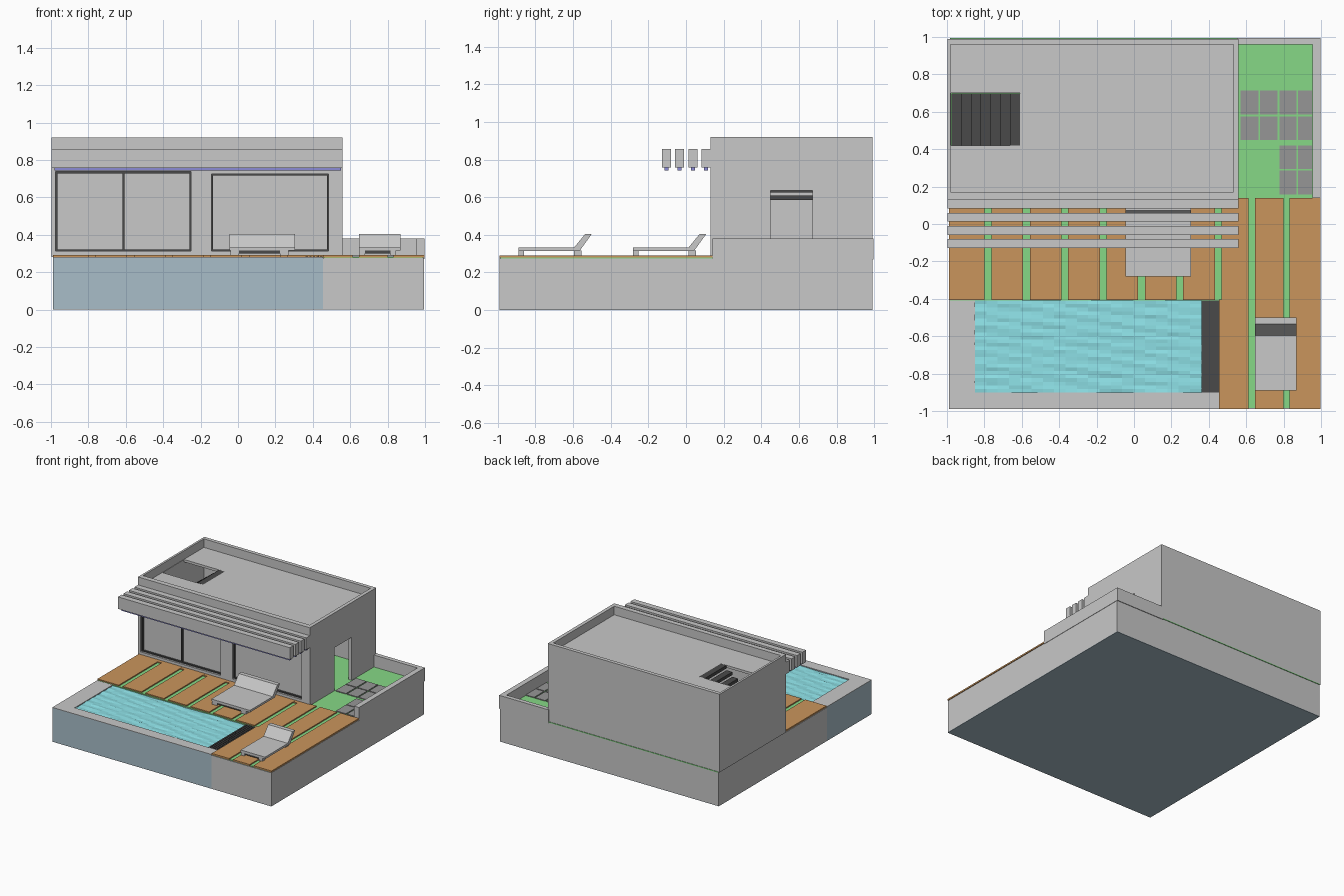
import bpy, bmesh, math, random

if "Cube" in bpy.data.objects:
    bpy.data.objects.remove(bpy.data.objects["Cube"])

random.seed(4)


def material(name, r, g, b):
    """Flat colour from display values 0-255, stored linear."""
    m = bpy.data.materials.new(name)
    lin = []
    for c in (r, g, b):
        c /= 255
        lin.append(c / 12.92 if c <= 0.04045 else ((c + 0.055) / 1.055) ** 2.4)
    m.diffuse_color = (*lin, 1)
    m.use_nodes = True
    m.node_tree.nodes["Principled BSDF"].inputs["Base Color"].default_value = m.diffuse_color
    return m


GREY = material("concrete grey", 200, 200, 200)
STONE = material("paving grey", 150, 150, 150)
DARK = material("dark metal", 74, 74, 74)
GREEN = material("grass green", 134, 217, 134)
WOOD = material("deck brown", 202, 149, 92)
WATER = material("pool water", 148, 234, 240)
GLASS = material("pool glass", 169, 190, 201)
LILAC = material("lilac light", 140, 140, 215)


def finish(name, bm, mat):
    bmesh.ops.recalc_face_normals(bm, faces=bm.faces)
    me = bpy.data.meshes.new(name)
    bm.to_mesh(me)
    bm.free()
    me.materials.append(mat)
    ob = bpy.data.objects.new(name, me)
    bpy.context.collection.objects.link(ob)
    return ob


def boxes(name, mat, *specs):
    """One object of boxes, each (x0, x1, y0, y1, z0, z1)."""
    bm = bmesh.new()
    for x0, x1, y0, y1, z0, z1 in specs:
        vs = bmesh.ops.create_cube(bm, size=1)["verts"]
        for v in vs:
            v.co = (x0 if v.co.x < 0 else x1, y0 if v.co.y < 0 else y1,
                    z0 if v.co.z < 0 else z1)
    return finish(name, bm, mat)


def prism(name, mat, profile, x0, x1):
    """Side profile (y, z) extruded along x."""
    bm = bmesh.new()
    f = bm.faces.new([bm.verts.new((x0, y, z)) for y, z in profile])
    ext = bmesh.ops.extrude_face_region(bm, geom=[f])["geom"]
    bmesh.ops.translate(bm, vec=(x1 - x0, 0, 0),
                        verts=[g for g in ext if isinstance(g, bmesh.types.BMVert)])
    return finish(name, bm, mat)


def cut(target, name, *spec):
    c = boxes(name, GREY, spec)
    c.hide_render = True
    c.hide_viewport = True
    c.display_type = 'WIRE'
    m = target.modifiers.new(name, 'BOOLEAN')
    m.operation, m.object, m.solver = 'DIFFERENCE', c, 'EXACT'


# Plinth, glass pool tank and bottom plate
boxes("plinth", GREY, (-0.99, 0.995, -0.41, 0.99, 0.004, 0.275),
      (0.455, 0.995, -0.99, -0.41, 0.004, 0.275))
boxes("pool_tank", GLASS, (-0.99, 0.455, -0.99, -0.41, 0.004, 0.262))
boxes("bottom_plate", GLASS, (-0.99, 0.995, -0.99, 0.99, 0, 0.004))
boxes("pool_tank_edge", GLASS, (-0.99, 0.36, -0.99, -0.9, 0.262, 0.277),
      (-0.99, -0.85, -0.9, -0.41, 0.262, 0.277),
      (0.36, 0.455, -0.99, -0.9, 0.262, 0.277))
boxes("pool_rim", GREY, (-0.99, 0.455, -0.99, -0.9, 0.277, 0.281),
      (-0.99, -0.85, -0.9, -0.41, 0.277, 0.281))

# Pool water with ripples streaked along x
bm = bmesh.new()
NX, NY = 20, 26
grid = []
for j in range(NY + 1):
    y = -0.9 + 0.49 * j / NY
    grid.append([bm.verts.new((-0.85 + 1.21 * i / NX, y,
                               0.274 + 0.002 * math.sin(i * 0.9 + j * 1.7)
                               + random.uniform(-0.002, 0.002)))
                 for i in range(NX + 1)])
for j in range(NY):
    for i in range(NX):
        bm.faces.new((grid[j][i], grid[j][i + 1], grid[j + 1][i + 1], grid[j + 1][i]))
finish("water", bm, WATER)

# Overflow grating
boxes("grating", DARK, (0.36, 0.455, -0.9, -0.41, 0.262, 0.277),
      *[(0.362 + 0.019 * i, 0.375 + 0.019 * i, -0.9, -0.41, 0.277, 0.283) for i in range(5)])

# Grass under the deck, garden and house
boxes("grass", GREEN, (-0.985, 0.99, -0.41, 0.994, 0.275, 0.282),
      (0.46, 0.99, -0.985, -0.41, 0.275, 0.282))

# Deck boards
gaps = [-0.78 + 0.205 * i for i in range(7)]
edges = [-0.99] + [e for g in gaps for e in (g - 0.018, g + 0.018)]
boards = [(edges[2 * i], edges[2 * i + 1], -0.405, 0.13, 0.279, 0.291) for i in range(7)]
boards += [(0.468, 0.613, -0.405, 0.14, 0.279, 0.291), (0.455, 0.613, -0.99, -0.405, 0.279, 0.291)]
boards += [(a, b, -0.99, 0.14, 0.279, 0.291) for a, b in ((0.648, 0.798), (0.832, 0.997))]
boards += [(-0.99, 0.468, 0.10, 0.13, 0.279, 0.2905)]
boxes("deck_boards", WOOD, *boards)

# Garden wall and paving slabs
boxes("garden_wall", GREY, (0.955, 0.998, 0.14, 0.995, 0.27, 0.38),
      (0.55, 0.955, 0.96, 0.995, 0.27, 0.38))
cols = ((0.57, 0.665), (0.675, 0.768), (0.778, 0.868), (0.878, 0.953))
slabs = [(a, b, y, y + 0.128, 0.28, 0.288) for a, b in cols for y in (0.448, 0.585)]
slabs += [(a, b, y, y + 0.128, 0.28, 0.288) for a, b in cols[2:] for y in (0.157, 0.293)]
boxes("paving_slabs", STONE, *slabs)

# House shell with room, roof recess, stairwell, windows and door cut out
house = boxes("house", GREY, (-0.998, 0.56, 0.13, 0.99, 0.28, 0.92))
cut(house, "room_cutter", -0.98, 0.53, 0.17, 0.96, 0.2, 0.83)
cut(house, "roof_cutter", -0.981, 0.531, 0.171, 0.959, 0.85, 1)
cut(house, "stairwell_cutter", -0.978, -0.61, 0.42, 0.70, 0.8, 0.9)
cut(house, "left_window_cutter", -0.975, -0.25, 0.1, 0.2, 0.312, 0.737)
cut(house, "right_window_cutter", -0.143, 0.485, 0.1, 0.2, 0.312, 0.725)
cut(house, "door_cutter", 0.5, 0.6, 0.448, 0.672, 0.2, 0.635)


# Window panes and dark frames
def window(name, x0, x1, z1, mullions):
    z0, t = 0.312, 0.009
    boxes(name + "_pane", GREY, (x0, x1, 0.16, 0.168, z0, z1))
    bars = [(x0, x1, 0.145, 0.162, z0, z0 + t), (x0, x1, 0.145, 0.162, z1 - t, z1)]
    bars += [(x - t / 2, x + t / 2, 0.145, 0.162, z0, z1)
             for x in (x0 + t / 2, x1 - t / 2, *mullions)]
    boxes(name + "_frame", DARK, *bars)


window("left_window", -0.975, -0.25, 0.737, (-0.612,))
window("right_window", -0.143, 0.485, 0.725, ())

# Open stair treads rising to the roof
boxes("stair_treads", DARK, *[(-0.977 + 0.0525 * i, -0.925 + 0.0525 * i, 0.421, 0.699,
                               0.585 + 0.04 * i, 0.61 + 0.04 * i) for i in range(7)])

# Pergola beams with light strips beneath
ys = [-0.128 + 0.0705 * i for i in range(4)]
boxes("pergola_beams", GREY, *[(-0.998, 0.56, y, y + 0.047, 0.757, 0.855) for y in ys])
boxes("light_strips", LILAC, *[(-0.98, 0.55, y + 0.013, y + 0.034, 0.743, 0.757) for y in ys])


# Loungers
def lounger(name, x0, x1, y0, legs):
    side = [(0, .315), (0, .332), (.295, .332), (.355, .405), (.39, .405), (.325, .315)]
    prism(name, GREY, [(y0 + y, z) for y, z in side], x0, x1)
    boxes(name + "_legs", GREY, *[(a, b, y0 + c, y0 + d, 0.288, 0.318)
                                  for a, b in legs for c, d in ((0, .03), (.295, .335))])
    boxes(name + "_crossbars", DARK, *[(legs[0][1], legs[1][0], y0 + c, y0 + c + 0.02, 0.3, 0.316)
                                       for c in (.006, .305)])


lounger("wide_lounger", -0.045, 0.305, -0.282, ((-0.04, 0.005), (0.225, 0.27)))
lounger("narrow_lounger", 0.648, 0.868, -0.89, ((0.65, 0.68), (0.815, 0.845)))
